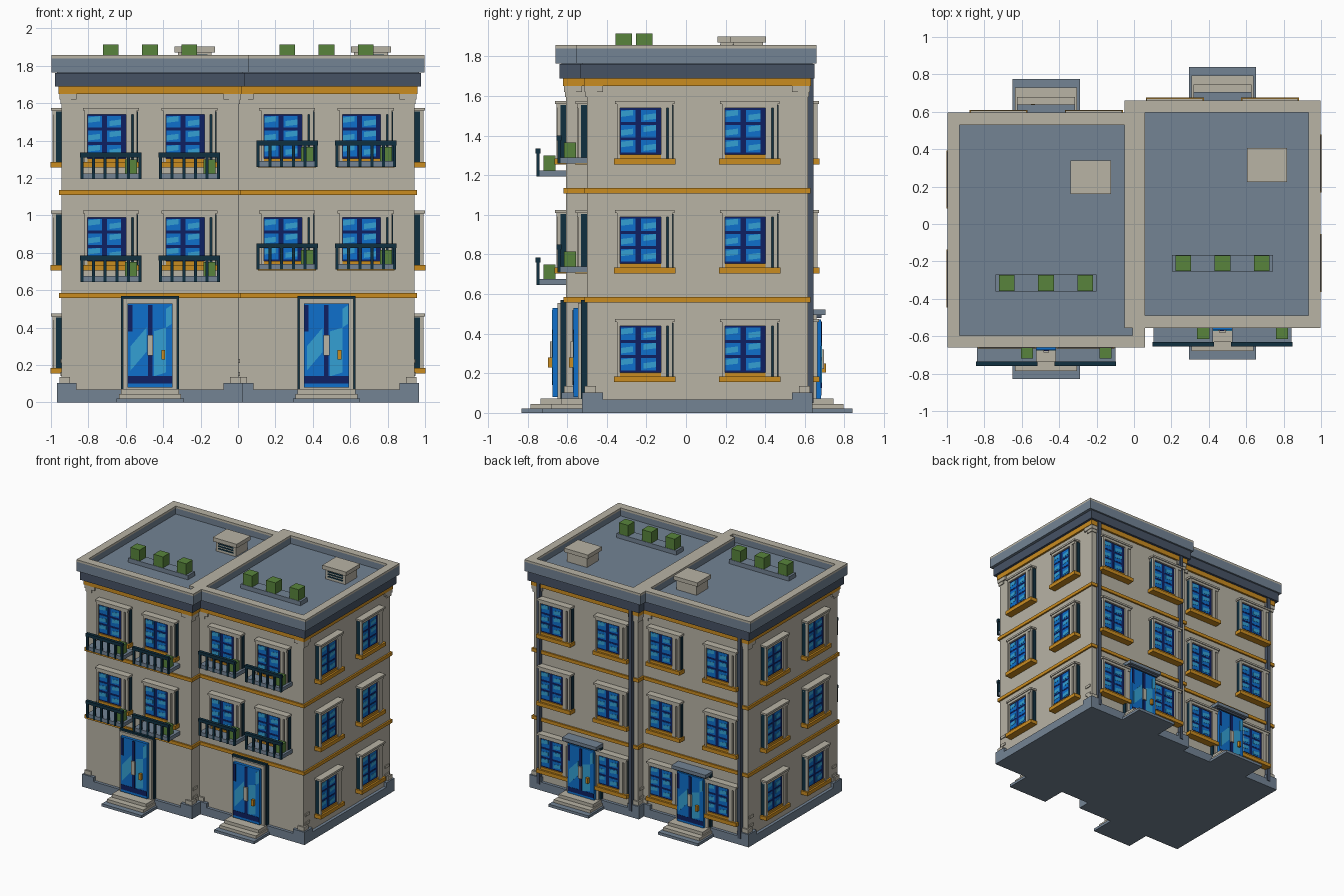
import bpy, bmesh
from math import pi
from mathutils import Matrix

cube = bpy.data.objects.get("Cube")
if cube:
    bpy.data.objects.remove(cube)


def linear(c):
    c /= 255
    return c / 12.92 if c < 0.04 else ((c + 0.055) / 1.055) ** 2.4


def material(name, r, g, b):
    m = bpy.data.materials.new(name)
    col = (linear(r), linear(g), linear(b), 1)
    m.use_nodes = True
    m.diffuse_color = col
    m.node_tree.nodes["Principled BSDF"].inputs["Base Color"].default_value = col
    return m


stone = material("beige stone", 184, 179, 165)
slate = material("slate grey", 115, 131, 148)
dark = material("dark slate", 70, 82, 100)
gold = material("ochre trim", 202, 140, 32)
navy = material("navy glass", 14, 32, 98)
blue = material("blue glass", 14, 112, 204)
sky = material("light blue glass", 52, 160, 212)
teal = material("dark teal iron", 16, 48, 64)
green = material("hedge green", 88, 132, 60)


def build(name, items):
    """Mesh from boxes (material, x0, x1, y0, y1, z0, z1, slant of the right edge)."""
    me = bpy.data.meshes.new(name)
    bm = bmesh.new()
    mats = []
    for mat, x0, x1, y0, y1, z0, z1, *slant in items:
        if mat not in mats:
            mats.append(mat)
            me.materials.append(mat)
        mid = Matrix.Translation(((x0 + x1) / 2, (y0 + y1) / 2, (z0 + z1) / 2))
        size = Matrix.Diagonal((x1 - x0, y1 - y0, z1 - z0, 1))
        verts = bmesh.ops.create_cube(bm, size=1, matrix=mid @ size)["verts"]
        for v in verts:
            if slant and v.co.x > (x0 + x1) / 2:
                v.co.z += slant[0]
        for f in {f for v in verts for f in v.link_faces}:
            f.material_index = mats.index(mat)
    bm.to_mesh(me)
    bm.free()
    return me


def place(name, mesh, loc=(0, 0, 0), turn=0, zscale=1):
    ob = bpy.data.objects.new(name, mesh)
    ob.location = loc
    ob.rotation_euler.z = turn
    ob.scale.z = zscale
    bpy.context.collection.objects.link(ob)


def ring(mat, x0, x1, y0, y1, z0, z1, w):
    return [(mat, x0, x1, y0, y0 + w, z0, z1), (mat, x0, x1, y1 - w, y1, z0, z1),
            (mat, x0, x0 + w, y0 + w, y1 - w, z0, z1),
            (mat, x1 - w, x1, y0 + w, y1 - w, z0, z1)]


# Window facing -y, wall at y = 0, sill bottom at z = 0
w = [(teal, -.14, .145, -.03, 0, .02, .3),
     (stone, -.14, -.125, -.05, -.03, .03, .29),
     (stone, .08, .11, -.05, -.03, .03, .29),
     (stone, .12, .14, -.045, -.03, .03, .29),
     (stone, -.14, .14, -.05, 0, .285, .305),
     (stone, -.15, .15, -.057, 0, .305, .32),
     (gold, -.155, .155, -.06, 0, 0, .03),
     (gold, -.125, .08, -.045, 0, .03, .05),
     (navy, -.125, .08, -.036, -.03, .05, .285)]
for col, x in enumerate((-.122, -.02)):
    for row in range(3):
        z = .06 + row * .077
        w.append((blue, x, x + .075, -.038, -.034, z, z + .062))
        lo = .008 if (col + row) % 2 else .026
        w.append((sky, x + .012 * col, x + .063 + .012 * col, -.04, -.036,
                  z + lo, z + lo + .028, .008))
window = build("window", w)

# Door facing -y
door = build("door", [
    (teal, -.155, .155, -.03, 0, .07, .57),
    (stone, -.145, .145, -.045, -.02, .07, .555),
    (blue, -.12, .12, -.068, -.03, .08, .53),
    (navy, -.118, .118, -.07, -.066, .1, .14),
    (navy, -.118, -.095, -.07, -.066, .38, .52),
    (sky, -.105, -.02, -.071, -.067, .17, .3, .1),
    (sky, .02, .085, -.071, -.067, .14, .38, .02),
    (sky, .085, .115, -.071, -.067, .4, .5, .02),
    (navy, -.012, .012, -.073, -.067, .14, .52),
    (stone, -.015, .015, -.083, -.067, .25, .36),
    (gold, .06, .08, -.092, -.067, .23, .28)])

# Entrance steps, front and back alike
steps = build("steps", [
    (slate, -.18, .18, -.225, .02, 0, .022),
    (stone, -.165, .165, -.18, .02, .022, .046),
    (stone, -.155, .155, -.13, .02, .046, .072)])

# Balcony with a front railing and a planter
b = [(slate, -.16, .16, -.145, 0, 0, .03),
     (teal, -.165, .165, -.155, -.13, .115, .14),
     (green, .075, .14, -.115, -.055, .03, .105)]
b += [(teal, x - .008, x + .008, -.15, -.135, .0, .115)
      for x in (-.155, -.0925, -.03, .0325, .095, .155)]
balcony = build("balcony", b)

# Canopy above a back door
canopy = build("canopy", [(slate, -.155, .155, -.09, 0, .495, .522),
                          (dark, -.14, .14, -.07, 0, .48, .495)])

# Rooftop planter with three shrubs, and a rooftop vent
planter = build("roof_planter", [(slate, -.27, .27, -.045, .045, 0, .035)] + [
    (green, x - .042, x + .042, -.042, .042, .03, .125) for x in (-.21, 0, .21)])
vent = build("roof_vent", [(stone, -.09, .09, -.075, .075, 0, .09),
                           (stone, -.108, .108, -.09, .09, .08, .112)] + [
    (teal, -.07, .07, -.079, -.07, z, z + .01) for z in (.02, .04, .06)])


def house(side, x0, x1, y0, y1, drop, pipes):
    xc = (x0 + x1) / 2
    roof = 1.79

    def slab(mat, z0, z1, o):
        return (mat, x0 - o, x1 + o, y0 - o, y1 + o, z0, z1)

    place(side + "_walls", build("walls", [slab(stone, .03, 1.7, 0)]))
    place(side + "_trim", build("trim", [
        slab(gold, .558, .585, .013), slab(gold, 1.108, 1.135, .013),
        slab(gold, 1.65, 1.69, .016)]))

    # Plinth with raised corners, foot blocks, quoins and capitals
    corner = [slab(slate, 0, .068, .024)]
    for sx, x in ((1, x0), (-1, x1)):
        for sy, y in ((1, y0), (-1, y1)):
            def block(mat, o, w, z0, z1):
                xs = sorted((x - sx * o, x + sx * w))
                ys = sorted((y - sy * o, y + sy * w))
                return (mat, *xs, *ys, z0, z1)
            corner += [block(slate, .024, .08, .06, .103),
                       block(stone, .012, .045, .103, .135),
                       block(stone, .012, .08, 1.62, 1.65),
                       block(stone, .007, .05, 1.595, 1.62)]
            ys = sorted((y + sy * .018, y + sy * .07))
            for z in (.14, .21):
                corner.append((stone, x - .007, x + .007, *ys, z, z + .022))
    place(side + "_corners", build("corners", corner))

    # Cornice, parapet and roof deck
    o = .055
    edge = (x0 - o, x1 + o, y0 - o, y1 + .045)
    place(side + "_cornice", build("cornice", [
        slab(dark, 1.69, 1.762, .035), (slate, *edge, 1.765, roof),
        slab(slate, 1.755, 1.77, .025)]
        + ring(slate, *edge, roof, 1.84, .062)
        + ring(stone, *edge, 1.84, 1.857, .065)))

    # Windows on every side, balconies in front
    for floor in range(3):
        z = .155 + .55 * floor
        for s in (-1, 1):
            if floor:
                place(side + "_front_window", window, (xc + s * .21, y0, z))
                place(side + "_balcony", balcony, (xc + s * .21, y0, z + drop))
            place(side + "_back_window", window, (xc + s * .255, y1, z), pi)
            out, turn = (x0, -pi / 2) if xc < 0 else (x1, pi / 2)
            place(side + "_side_window", window,
                  (out, (y0 + y1) / 2 + s * .265, z), turn)

    # Entrances
    place(side + "_front_door", door, (xc, y0, 0))
    place(side + "_front_steps", steps, (xc, y0, 0))
    place(side + "_back_door", door, (xc, y1, 0), pi, .89)
    place(side + "_back_steps", steps, (xc, y1, 0), pi)
    place(side + "_canopy", canopy, (xc, y1, 0), pi)

    # Downpipes on the back wall
    place(side + "_downpipes", build("downpipes", [
        (dark, x - .014, x + .014, y1, y1 + .028, .05, 1.69) for x in pipes]))

    # Roof furniture
    place(side + "_roof_planter", planter, (xc, y0 + .29, roof))
    place(side + "_roof_vent", vent, (xc + .238, y1 - .3, roof))


house("right", -.943, .003, -.605, .55, -.06, (-.885,))
house("left", .003, .943, -.5, .615, .005, (.055, .885))
